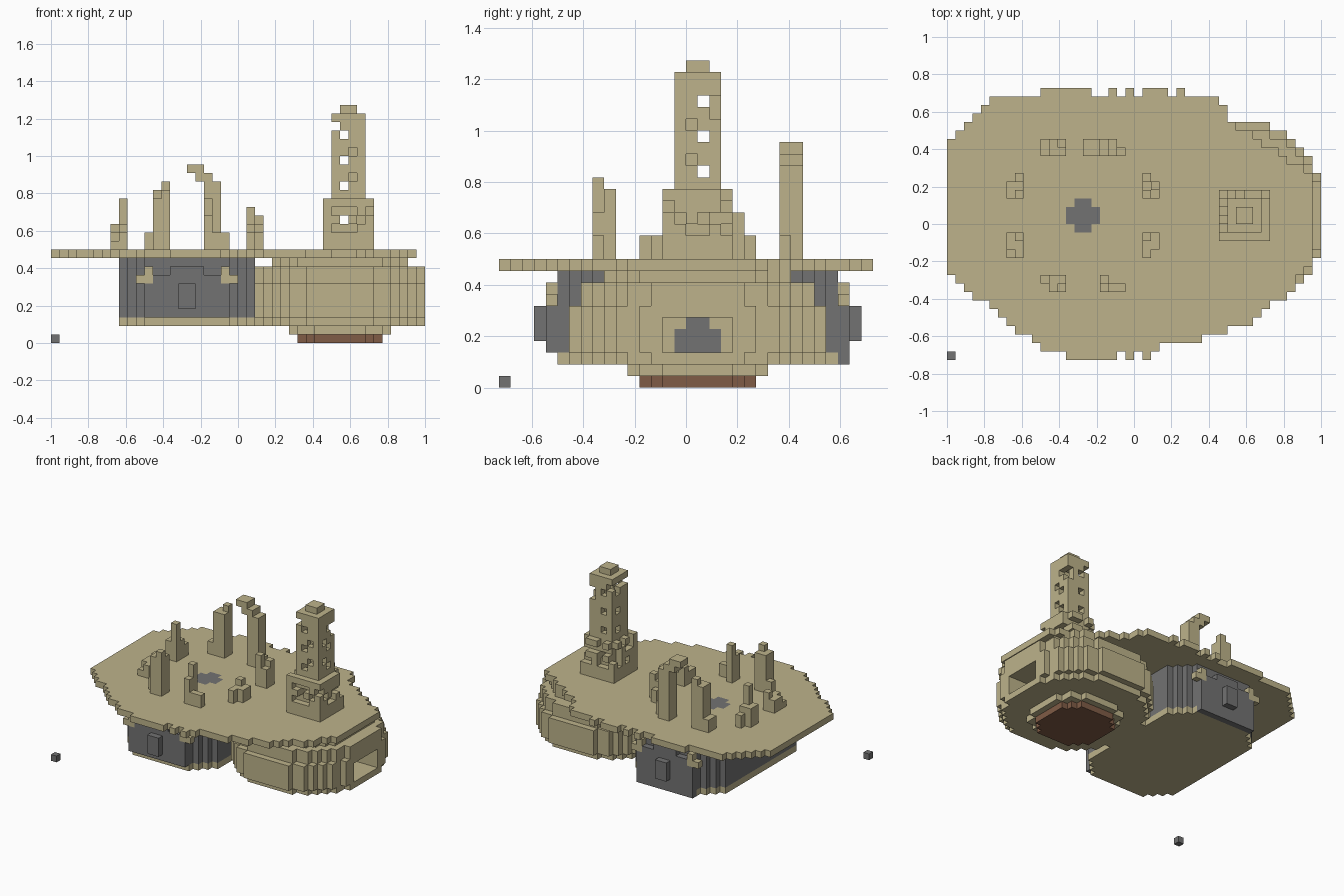
import bpy, bmesh, math, random
from mathutils import Vector

cube = bpy.data.objects.get("Cube")
if cube:
    bpy.data.objects.remove(cube, do_unlink=True)

U = 1 / 22  # size of one block
TAN, GREY, BROWN = 0, 1, 2


def material(name, rgb):
    m = bpy.data.materials.new(name)
    m.use_nodes = True
    m.diffuse_color = (*rgb, 1)
    m.node_tree.nodes["Principled BSDF"].inputs["Base Color"].default_value = (*rgb, 1)
    return m


MATS = [material("sand stone", (0.51, 0.45, 0.257)),
        material("grey metal", (0.17, 0.17, 0.17)),
        material("brown base", (0.216, 0.107, 0.061))]


def box(x0, x1, y0, y1, z0, z1):
    return {(x, y, z) for x in range(x0, x1) for y in range(y0, y1) for z in range(z0, z1)}


def disc(cx, cy, rx, ry, z0, z1):
    nx, ny = math.ceil(rx), math.ceil(ry)
    return {c for c in box(cx - nx, cx + nx, cy - ny, cy + ny, z0, z1)
            if ((c[0] + .5 - cx) / (rx + .5)) ** 2 + ((c[1] + .5 - cy) / (ry + .5)) ** 2 <= 1
            and abs(c[0] + .5 - cx) < rx and abs(c[1] + .5 - cy) < ry}


def octagon(cx, cy, rx, ry, cut, z0, z1):
    return {c for c in box(cx - rx, cx + rx, cy - ry, cy + ry, z0, z1)
            if abs(c[0] + .5 - cx) + abs(c[1] + .5 - cy) <= rx + ry - cut}


def build(name, cells, colour=lambda c: TAN):
    """Skin a set of blocks with only its outer faces."""
    bm = bmesh.new()
    cache = {}

    def vert(p):
        if p not in cache:
            cache[p] = bm.verts.new(((p[0] - 22) * U, (p[1] - 16) * U, p[2] * U))
        return cache[p]

    for c in sorted(cells):
        for axis in range(3):
            for side in (0, 1):
                n = list(c)
                n[axis] += 2 * side - 1
                if tuple(n) in cells:
                    continue
                loop = []
                for a, b in ((0, 0), (1, 0), (1, 1), (0, 1)):
                    p = list(c)
                    p[axis] += side
                    p[(axis + 1) % 3] += a
                    p[(axis + 2) % 3] += b
                    loop.append(vert(tuple(p)))
                f = bm.faces.new(loop if side else loop[::-1])
                f.material_index = colour(c)
    bmesh.ops.dissolve_limit(bm, angle_limit=0.01, verts=bm.verts[:], edges=bm.edges[:],
                             delimit={'MATERIAL'})
    bmesh.ops.triangulate(bm, faces=[f for f in bm.faces if len(f.verts) > 4])
    me = bpy.data.meshes.new(name)
    bm.to_mesh(me)
    bm.free()
    for m in MATS:
        me.materials.append(m)
    ob = bpy.data.objects.new(name, me)
    bpy.context.scene.collection.objects.link(ob)
    return ob


def inside(x, y, poly):
    hit = False
    for (ax, ay), (bx, by) in zip(poly, poly[1:] + poly[:1]):
        if (ay > y) != (by > y) and x < ax + (y - ay) * (bx - ax) / (by - ay):
            hit = not hit
    return hit


# Terrace: stepped outline with a ragged front and back rim
outline = [(-1, .41), (-.72, .69), (.45, .69), (.5, .57), (.93, .27), (.955, .2), (.955, -.2),
           (.82, -.37), (.6, -.54), (.36, -.62), (.13, -.65), (.13, -.69), (-.45, -.69),
           (-.55, -.62), (-1, -.27)]
terrace = {c for c in box(0, 44, 0, 32, 10, 11)
           if inside((c[0] - 21.5) * U, (c[1] - 15.5) * U, outline)}
for a, b in ((11, 17), (19, 20), (21, 22), (23, 26), (27, 28)):
    terrace |= box(a, b, 31, 32, 10, 11)
for a, b in ((14, 20), (21, 22), (23, 24)):
    terrace |= box(a, b, 0, 1, 10, 11)
emblem = box(14, 18, 16, 18, 10, 11) | box(15, 17, 15, 19, 10, 11)
build("terrace", terrace, lambda c: GREY if c in emblem else TAN)

# Round hall with a deep doorway on its +x side
hall = (disc(34, 17, 10, 10, 2, 3) | disc(34, 17, 10, 11, 3, 7)
        | disc(34, 17, 10, 10, 7, 9) | disc(34, 17, 8.5, 8.5, 9, 10))
hall -= box(38, 44, 14, 20, 3, 6)
door = box(37, 38, 15, 19, 3, 5) | box(37, 38, 16, 18, 5, 6)
build("round_hall", hall, lambda c: GREY if c in door else TAN)
build("hall_foot", disc(34, 17, 6, 6, 1, 2))
build("hall_base", disc(34, 17, 5, 5, 0, 1), lambda c: BROWN)

# Grey engine block on a tan plate
build("engine_plate", octagon(16, 17, 8, 12, 4, 2, 3))
build("engine_block", octagon(16, 17, 8, 12, 4, 3, 10), lambda c: GREY)

# Hatches and brackets on both flanks
for name, y, out in (("front", 4, 3), ("back", 29, 30)):
    bracket = {(10, y, 7), (11, y, 7), (11, y, 8)}
    bracket |= {(31 - x, yy, z) for x, yy, z in bracket}
    low = 3 if name == "front" else 2
    hatch = box(11, 21, y, y + 1, low, 8) | box(14, 18, y, y + 1, 8, 9)
    hatch |= box(15, 17, out, out + 1, 4, 7)
    build(name + "_hatch", hatch - bracket, lambda c: GREY)
    build(name + "_brackets", bracket)

# Ruined pillars standing on the terrace
T = 11
pillars = {
    "back_right_pillar": box(11, 12, 24, 26, T, 13) | box(12, 13, 24, 26, T, 18)
    | box(13, 14, 24, 25, T, 18) | box(13, 14, 25, 26, T, 19),
    "hooked_pillar": box(20, 21, 24, 25, T, 13) | box(18, 20, 24, 26, T, 19)
    | box(17, 19, 24, 26, 19, 20) | box(16, 18, 24, 26, 20, 21) | box(16, 17, 24, 25, 20, 21),
    "front_right_pillar": box(11, 12, 9, 10, T, 13) | box(12, 14, 8, 10, T, 17)
    | box(13, 14, 8, 9, 17, 18),
    "front_pillar": box(18, 21, 8, 9, T, 13) | box(18, 19, 8, 10, T, 15)
    | box(18, 19, 9, 10, T, 17),
    "right_back_pillar": box(7, 9, 19, 21, T, 14) | box(8, 9, 19, 20, T, 17)
    | box(8, 9, 21, 22, T, 13),
    "right_front_pillar": box(7, 9, 13, 15, T, 13) | box(8, 9, 14, 15, T, 14)
    | box(7, 8, 12, 13, T, 12) | box(8, 9, 12, 13, T, 13),
    "left_back_pillar": box(23, 25, 19, 21, T, 14) | box(24, 25, 20, 21, T, 15)
    | box(23, 24, 19, 20, T, 16) | box(23, 24, 21, 22, T, 13),
    "left_front_pillar": box(23, 25, 13, 15, T, 13) | box(23, 24, 14, 15, T, 14)
    | box(23, 24, 12, 13, T, 13),
}
for name, cells in pillars.items():
    build(name, cells)

# Weathered tower: wide broken skirt, hollow shaft with windows, cap
random.seed(4)
ring = box(32, 38, 14, 20, 13, 17) - box(33, 37, 15, 19, 13, 17)
tower = box(32, 38, 14, 20, T, 13)
tower |= {c for c in sorted(ring) if random.random() < (.75 if c[2] == 16 else .45)}
shaft = box(33, 37, 15, 19, 13, 27) - box(34, 36, 16, 18, 13, 26)
for z in (14, 18, 21, 24):
    shaft -= box(34, 35, 15, 19, z, z + 1) | box(33, 37, 17, 18, z, z + 1)
for z in (19, 22):
    shaft -= box(35, 36, 15, 16, z, z + 1) | box(36, 37, 16, 17, z, z + 1)
shaft -= box(33, 34, 15, 19, 25, 26) | box(36, 37, 18, 19, 23, 25)
build("tower", tower | shaft | box(34, 36, 16, 18, 27, 28))

# Stray block beside the model
build("loose_block", box(0, 1, 0, 1, 0, 1), lambda c: GREY)
